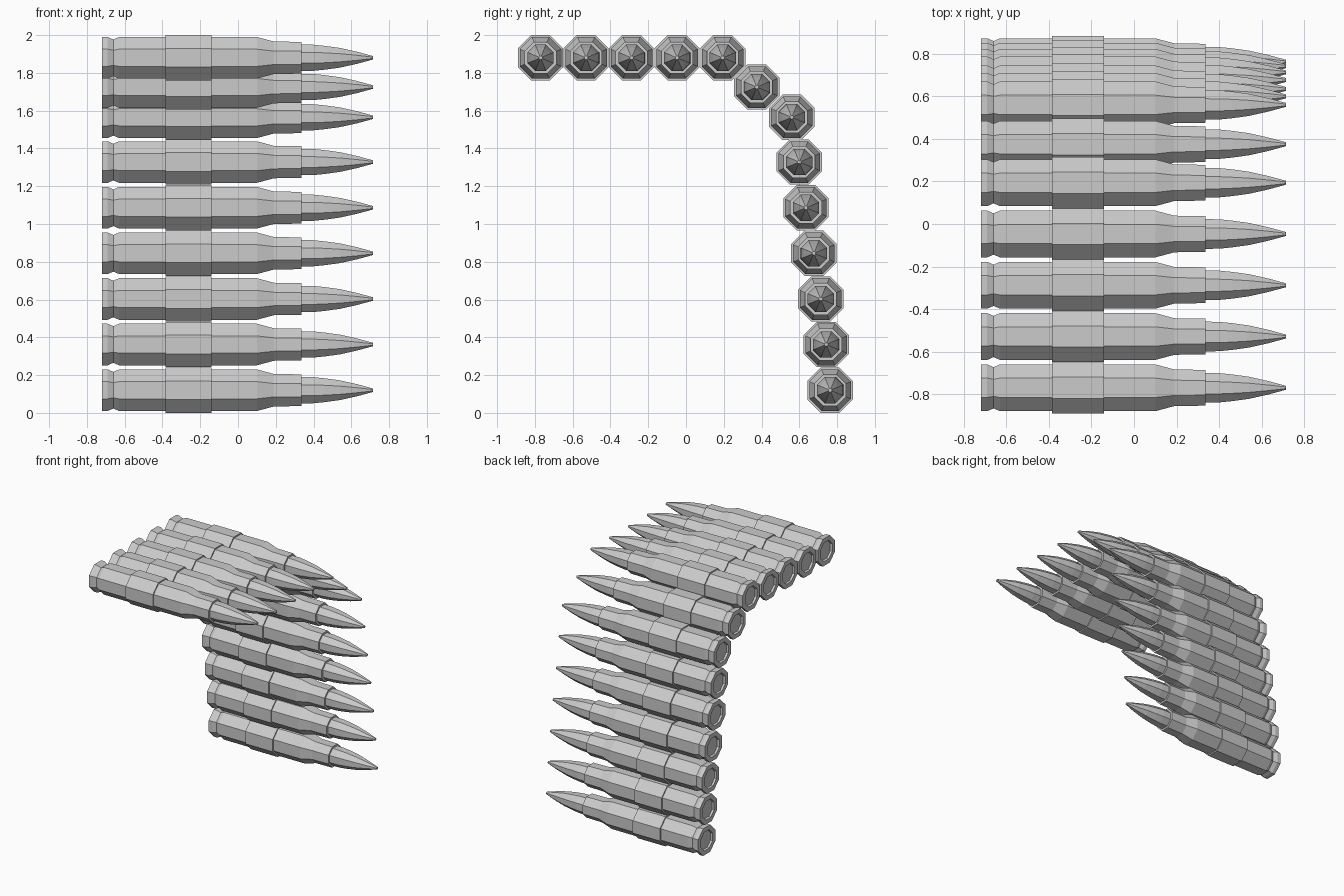
import bpy, bmesh
from math import cos, sin, pi, radians

if "Cube" in bpy.data.objects:
    bpy.data.objects.remove(bpy.data.objects["Cube"])


def make_material(name, rgb):
    mat = bpy.data.materials.new(name)
    mat.use_nodes = True
    mat.diffuse_color = (*rgb, 1)
    mat.node_tree.nodes["Principled BSDF"].inputs["Base Color"].default_value = (*rgb, 1)
    return mat


grey = make_material("plain grey", (0.6, 0.6, 0.6))
SIDES = 8


def lathe(name, profile):
    """Revolve (x, radius) pairs around the x axis into a capped eight-sided solid."""
    bm = bmesh.new()
    rings = []
    for x, apothem in profile:
        r = apothem / cos(pi / SIDES)
        rings.append([bm.verts.new((x, r * cos((i + 0.5) * 2 * pi / SIDES),
                                    r * sin((i + 0.5) * 2 * pi / SIDES)))
                      for i in range(SIDES)])
    for a, b in zip(rings, rings[1:]):
        for i in range(SIDES):
            j = (i + 1) % SIDES
            bm.faces.new((a[i], a[j], b[j], b[i]))
    bm.faces.new(rings[0])
    bm.faces.new(rings[-1])
    bmesh.ops.recalc_face_normals(bm, faces=bm.faces)
    mesh = bpy.data.meshes.new(name)
    bm.to_mesh(mesh)
    bm.free()
    mesh.materials.append(grey)
    return mesh


# Case with recessed primer, rim groove, shoulder and neck
case = lathe("case", [(-0.705, 0.07), (-0.72, 0.075), (-0.72, 0.11), (-0.69, 0.11),
                      (-0.66, 0.097), (-0.63, 0.11), (0.10, 0.11), (0.19, 0.086),
                      (0.335, 0.084), (0.335, 0.06)])
# Pointed bullet
bullet = lathe("bullet", [(0.32, 0.07), (0.40, 0.069), (0.46, 0.063), (0.54, 0.052),
                          (0.63, 0.032), (0.715, 0.009)])
# Sleeve that links the rounds
link = lathe("link", [(-0.385, 0.10), (-0.385, 0.12), (-0.14, 0.12), (-0.14, 0.10)])

# Centres of the rounds: flat run, bend, then hanging run
path = [(-0.77 + 0.241 * i, 1.88) for i in range(5)]
path += [(0.375, 1.725), (0.56, 1.565), (0.60, 1.328), (0.635, 1.086),
         (0.677, 0.845), (0.713, 0.603), (0.742, 0.362), (0.763, 0.12)]

for n, (y, z) in enumerate(path, 1):
    for mesh in (case, bullet, link):
        obj = bpy.data.objects.new(f"{mesh.name}_{n}", mesh)
        obj.location = (0, y, z)
        bpy.context.collection.objects.link(obj)
